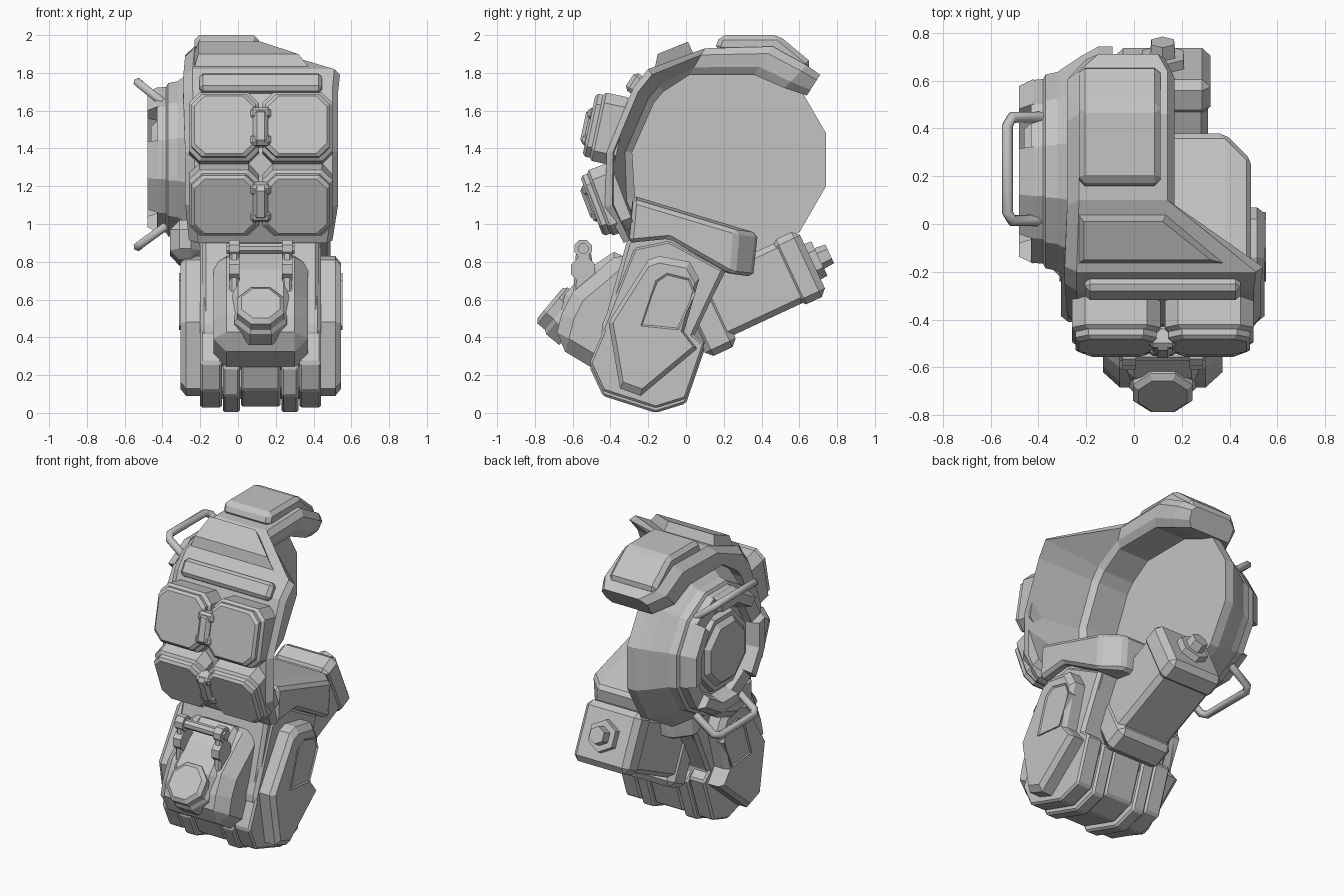
import bpy, bmesh
from math import sin, cos, pi, radians
from mathutils import Matrix, Vector

old = bpy.data.objects.get("Cube")
if old:
    bpy.data.objects.remove(old, do_unlink=True)

grey = bpy.data.materials.new("plain grey")
grey.use_nodes = True
COLOR = (0.55, 0.55, 0.55, 1)
grey.diffuse_color = COLOR
grey.node_tree.nodes["Principled BSDF"].inputs["Base Color"].default_value = COLOR

MID = 0.12                       # symmetry plane of the arm
HUB = Vector((0, 0.22, 1.34))    # axis of the drum


def finish(name, bm, bevel=0):
    bmesh.ops.recalc_face_normals(bm, faces=bm.faces)
    mesh = bpy.data.meshes.new(name)
    bm.to_mesh(mesh)
    bm.free()
    mesh.materials.append(grey)
    ob = bpy.data.objects.new(name, mesh)
    bpy.context.collection.objects.link(ob)
    if bevel:
        mod = ob.modifiers.new("chamfer", 'BEVEL')
        mod.width = bevel
        mod.segments = 1
        mod.limit_method = 'ANGLE'
    return ob


def loft_mesh(rings):
    bm = bmesh.new()
    rows = [[bm.verts.new(p) for p in ring] for ring in rings]
    n = len(rows[0])
    for a, b in zip(rows, rows[1:]):
        for i in range(n):
            j = (i + 1) % n
            bm.faces.new((a[i], a[j], b[j], b[i]))
    bm.faces.new(rows[0])
    bm.faces.new(rows[-1])
    return bm


def loft(name, rings, bevel=0):
    return finish(name, loft_mesh(rings), bevel)


def prism(name, profile, x0, x1, bevel=0):
    return loft(name, [[(x, y, z) for y, z in profile] for x in (x0, x1)], bevel)


def tilted(center, tilt):
    return Matrix.Translation(center) @ Matrix.Rotation(radians(tilt), 4, 'X')


def box(name, center, size, tilt=0, bevel=0):
    bm = bmesh.new()
    bmesh.ops.create_cube(bm, size=1, matrix=tilted(center, tilt) @ Matrix.Diagonal((*size, 1)))
    return finish(name, bm, bevel)


def pad(name, center, w, h, cut, tilt, layers):
    # Plate with cut corners; each layer is a depth and an inset
    m = tilted(center, tilt)
    rings = []
    for depth, inset in layers:
        a, b = w / 2 - inset, h / 2 - inset
        outline = [(a, b - cut), (a - cut, b), (cut - a, b), (-a, b - cut),
                   (-a, cut - b), (cut - a, -b), (a - cut, -b), (a, cut - b)]
        rings.append([m @ Vector((x, depth, z)) for x, z in outline])
    loft(name, rings)


def lathe(name, profile, sides, origin, axis):
    m = Matrix.Translation(origin) @ Vector(axis).to_track_quat('Z', 'Y').to_matrix().to_4x4()
    angles = [2 * pi * (i + 0.5) / sides for i in range(sides)]
    return loft(name, [[m @ Vector((r * cos(a), r * sin(a), h)) for a in angles]
                       for h, r in profile])


# Drum with stepped rim and hub
lathe("drum", [(.09, .54), (.15, .54), (.22, .50), (.30, .445), (.32, .43),
               (.37, .42), (.38, .40), (.43, .395), (.43, .30), (.39, .28)], 12, HUB, (-1, 0, 0))
lathe("drum_hub", [(.36, .27), (.43, .25), (.43, .22), (.46, .19)], 8, HUB, (-1, 0, 0))
for k in range(4):
    rings = []
    for deg in (-15, 15, 45):
        a = radians(deg + 90 * k)
        rings.append([HUB + Vector((x, r * cos(a), r * sin(a)))
                      for x, r in ((-.42, .40), (-.48, .37), (-.48, .31), (-.42, .29))])
    loft("drum_ring_segment", rings)

# Bent rod handles on the drum
for name, z0, z1 in (("upper_handle", 1.63, 1.75), ("lower_handle", .99, .88)):
    curve = bpy.data.curves.new(name, 'CURVE')
    curve.dimensions = '3D'
    curve.bevel_depth = 0.025
    curve.bevel_resolution = 1
    curve.use_fill_caps = True
    zk = z1 + (z0 - z1) * .15
    path = [(-.38, .015, z0), (-.51, .015, zk), (-.53, .05, z1),
            (-.53, .41, z1), (-.51, .445, zk), (-.38, .445, z0)]
    spline = curve.splines.new('POLY')
    spline.points.add(len(path) - 1)
    for point, co in zip(spline.points, path):
        point.co = (*co, 1)
    tmp = bpy.data.objects.new(name + "_path", curve)
    bpy.context.collection.objects.link(tmp)
    bpy.context.view_layer.update()
    mesh = bpy.data.meshes.new_from_object(tmp.evaluated_get(bpy.context.evaluated_depsgraph_get()))
    bpy.data.objects.remove(tmp, do_unlink=True)
    mesh.materials.clear()
    mesh.materials.append(grey)
    bpy.context.collection.objects.link(bpy.data.objects.new(name, mesh))

# Curved armour shell, flared on its left: outer y z, inner y z, right edge x, left edge x
rings = []
for yo, zo, yi, zi, xl, xr in (
        (-.33, .90, -.20, .95, -.26, .50), (-.43, 1.09, -.27, 1.14, -.28, .53),
        (-.42, 1.38, -.285, 1.38, -.28, .53), (-.28, 1.72, -.17, 1.64, -.29, .53),
        (-.20, 1.82, -.12, 1.70, -.29, .54), (.10, 1.93, .02, 1.79, -.28, .17),
        (.46, 1.94, .36, 1.79, -.28, .17), (.64, 1.84, .52, 1.72, -.28, .17),
        (.71, 1.79, .64, 1.68, -.20, .13)):
    step = min(xr - .01, .16)
    rings.append([(x, yi + (yo - yi) * t, zi + (zo - zi) * t) for x, t in (
        (xl, 0), (xl, .7), (xl + .05, 1), (xr - .03, 1), (xr, .75), (step, .28), (step - .03, 0))])
loft("armour_shell", rings)

# Raised plates on the shell
prism("top_plate", [(.15, 1.92), (.18, 2), (.49, 2), (.67, 1.85), (.60, 1.78), (.4, 1.87)],
      -.23, .11, .025)
loft("brow_plate", [
    [(-.24, -.17, 1.80), (.40, -.17, 1.80), (.14, .05, 1.88), (-.24, .05, 1.88)],
    [(-.21, -.15, 1.90), (.32, -.15, 1.90), (.12, .01, 1.965), (-.21, .01, 1.965)]])
box("brow_bar", (MID, -.265, 1.74), (.65, .08, .11), -33, .02)

# Four front pads with clips between them
for row, y, z, tilt in (("upper", -.44, 1.51, -12), ("lower", -.43, 1.12, 21)):
    for side, x in (("right", -.075), ("left", .315)):
        pad(f"{row}_{side}_pad", (x, y, z), .37, .37, .055, tilt,
            [(.10, 0), (-.02, 0), (-.035, .015), (-.06, .015), (-.075, .03)])
    box(row + "_clip", (MID, y - .065, z), (.08, .08, .19), tilt, .02)
    for dz in (-.07, .07):
        box(row + "_clip_end", (MID, y - .05 - dz * sin(radians(tilt)), z + dz),
            (.11, .09, .06), tilt, .015)

# Cuff where the arm meets the drum, with cut back corners
wide = [(-.28, 1.15), (.38, .95), (.355, .72), (.22, .74), (-.09, .93), (-.31, .90), (-.30, 1)]
short = [(-.28, 1.13), (.27, .965), (.25, .73), (.21, .75), (-.09, .92), (-.30, .90), (-.29, 1)]
loft("cuff", [[(x, y, z) for y, z in profile] for x, profile in (
    (-.25, short), (-.14, wide), (.38, wide), (.49, short))], .02)
prism("drum_bracket", [(-.22, 1.02), (.12, 1.02), (.16, .84), (-.02, .78), (-.22, .82)],
      -.36, -.2, .05)

# Forearm core and knuckle beams
prism("forearm", [(-.31, .92), (-.09, .95), (.22, .77), (.03, .40), (.08, .30),
                  (-.10, .2), (-.35, .2), (-.44, .45)], -.19, .43, .02)
prism("forearm_guard", [(-.28, .88), (-.09, .92), (.21, .76), (.04, .40), (.08, .32),
                        (-.2, .07), (-.40, .12), (-.45, .45)], -.2, .44, .02)
for x0, x1, lift in ((-.2, -.085, .025), (-.08, .01, 0), (.015, .225, .03),
                     (.23, .32, 0), (.325, .44, .025)):
    prism("knuckle_beam", [(y, z + lift) for y, z in (
        (-.51, .24), (-.44, .09), (-.16, 0), (0, .05), (.10, .34), (-.1, .5), (-.42, .45))],
        x0, x1, .012)

# Side panels with a sloped rim and a recessed window, mirrored
panel = [(-.41, .48), (-.20, .81), (-.14, .83), (.02, .80), (.07, .71), (-.01, .43),
         (.06, .34), (-.24, .09), (-.35, .13)]
window = [(-.24, .46), (-.16, .70), (-.10, .74), (.02, .71), (.05, .63), (-.04, .44)]
cy, cz = -.17, .46
for side, s in (("left", 1), ("right", -1)):
    loft(side + "_side_panel", [
        [(MID + s * x, cy + (y - cy) * k, cz + (z - cz) * k) for y, z in panel]
        for x, k in ((.30, 1), (.395, 1), (.425, .9))])
    bm = loft_mesh([[(MID + s * x, y, z) for y, z in window] for x in (.38, .432)])
    bm.faces.ensure_lookup_table()
    bmesh.ops.recalc_face_normals(bm, faces=bm.faces)
    face = max(bm.faces, key=lambda f: s * f.calc_center_median().x)
    bmesh.ops.inset_region(bm, faces=[face], thickness=.03)
    bmesh.ops.translate(bm, verts=face.verts, vec=(-s * .02, 0, 0))
    finish(side + "_side_window", bm)

# Front snout with bolt
prism("snout", [(-.70, .36), (-.66, .52), (-.60, .64), (-.48, .74), (-.33, .87),
                (-.2, .8), (-.25, .25), (-.45, .21)], -.13, .37, .07)
prism("snout_hood", [(-.69, .46), (-.64, .63), (-.52, .76), (-.34, .88), (-.3, .6)],
      -.05, .29, .05)
lathe("snout_bolt", [(-.14, .15), (-.05, .15), (-.03, .135), (.02, .135), (.04, .11)],
      8, (MID, -.69, .555), (0, -.77, .64))

# Twin levers with crossbar
for x in (-.02, .26):
    prism("lever", [(-.60, .58), (-.58, .89), (-.51, .89), (-.46, .58)], x - .025, x + .025, .012)
    for z, r in ((.87, .05), (.76, .068)):
        lathe("lever_pivot", [(-.028, r), (.028, r)], 8, (x, -.545, z), (1, 0, 0))
lathe("lever_crossbar", [(-.18, .03), (.18, .03)], 8, (MID, -.545, .87), (1, 0, 0))

# Elbow block running up and back, with collar, cap and bolt
axis = Vector((0, .906, .423))
tip = Vector((MID, .67, .80))
for name, back, size, bevel in (("elbow_block", .38, (.38, .70, .35), .03),
                                ("elbow_cap", .08, (.40, .16, .38), .035),
                                ("elbow_collar", .63, (.40, .18, .46), .035)):
    box(name, tip - axis * back, size, 25, bevel)
lathe("elbow_bolt", [(-.02, .105), (.04, .10), (.04, .06), (.10, .055)], 6, tip, axis)
